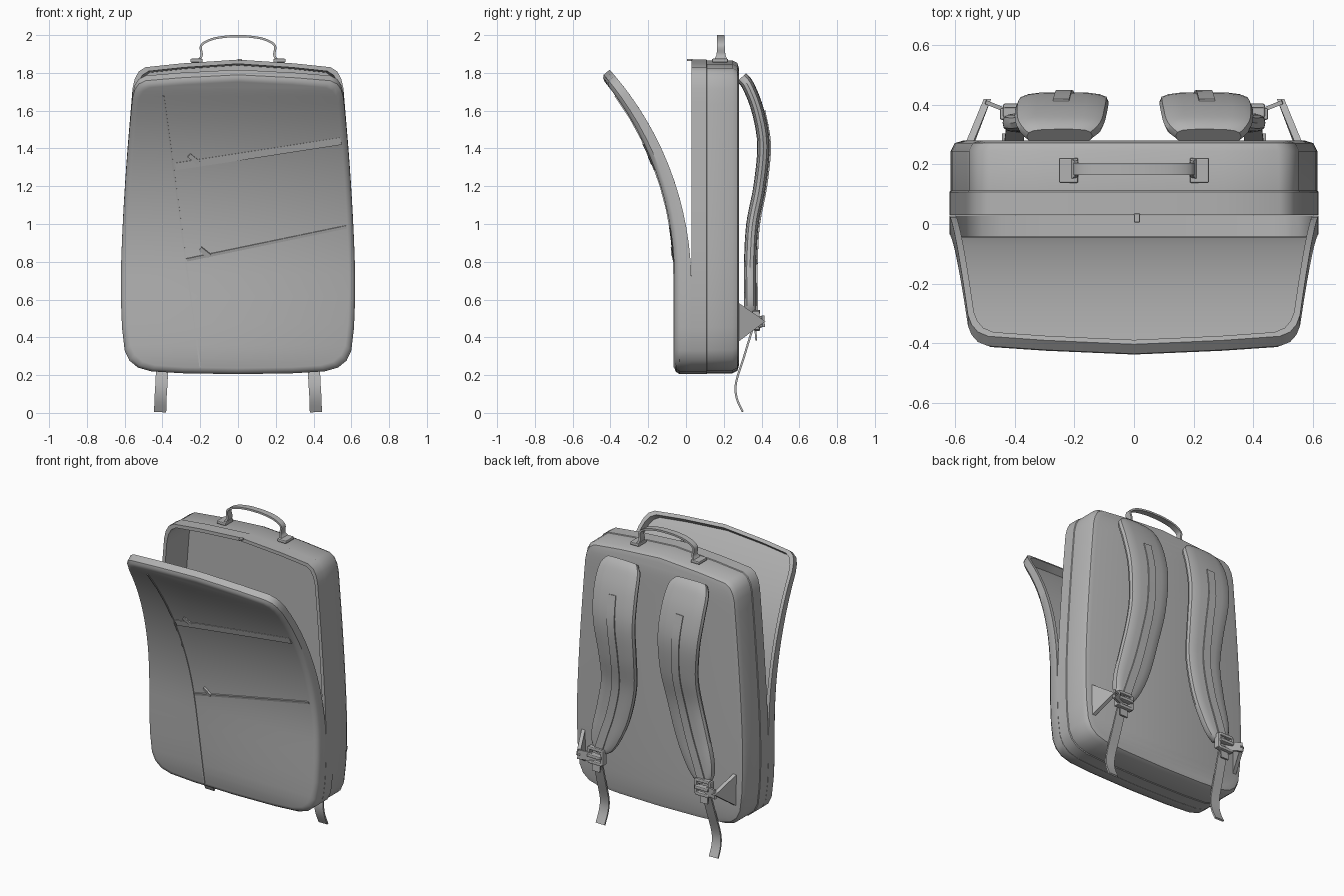
import bpy, bmesh, math
from mathutils import Vector

if "Cube" in bpy.data.objects:
    bpy.data.objects.remove(bpy.data.objects["Cube"])

grey = bpy.data.materials.new("plain_grey")
grey.diffuse_color = (0.45, 0.45, 0.45, 1)
grey.use_nodes = True
grey.node_tree.nodes["Principled BSDF"].inputs["Base Color"].default_value = grey.diffuse_color


def finish(name, verts, faces, angle=35):
    bm = bmesh.new()
    vs = [bm.verts.new(v) for v in verts]
    for f in faces:
        f = list(dict.fromkeys(f))
        if len(f) > 2:
            bm.faces.new([vs[i] for i in f])
    bmesh.ops.recalc_face_normals(bm, faces=bm.faces)
    me = bpy.data.meshes.new(name)
    bm.to_mesh(me)
    bm.free()
    me.materials.append(grey)
    ob = bpy.data.objects.new(name, me)
    bpy.context.collection.objects.link(ob)
    bpy.ops.object.select_all(action='DESELECT')
    ob.select_set(True)
    bpy.context.view_layer.objects.active = ob
    bpy.ops.object.shade_smooth_by_angle(angle=math.radians(angle))
    return ob


# Half outline of the bag, bottom centre to top centre
HALF = [(0, .205), (.3, .21), (.46, .22), (.53, .24), (.575, .277), (.6, .33), (.614, .45), (.62, .6)]
HALF += [(.62 - .062 * (i / 12) ** 1.4, .72 + i / 12) for i in range(13)]
HALF += [(.546, 1.77), (.525, 1.808), (.49, 1.83), (.3, 1.85), (0, 1.87)]
OUTLINE = HALF + [(-x, z) for x, z in HALF[-2:0:-1]]
N = len(OUTLINE)


def shell(name, loops, place):
    """Hollow tray: outline rings at (inset, depth), capped at both ends."""
    verts, faces = [], []
    for inset, d in loops:
        for x, z in OUTLINE:
            verts.append(place(x * (1 - inset / .62), 1.037 + (z - 1.037) * (1 - inset / .832), d))
    for k in range(len(loops) - 1):
        for i in range(N):
            j = (i + 1) % N
            faces.append((k * N + i, k * N + j, k * N + N + j, k * N + N + i))
    for base in (0, (len(loops) - 1) * N):
        for i in range(len(HALF) - 1):
            faces.append((base + i, base + i + 1, base + (N - i - 1) % N, base + (N - i) % N))
    return finish(name, verts, faces)


R = 1.63  # bend radius of the open flap


def flap(x, z, d):
    s = max(0, z - .72)
    a, t = s / R, d * (.09 - .025 * s)
    low = min(z, .72)
    return Vector((x, -.062 - R * (1 - math.cos(a)) + t * math.cos(a), low + R * math.sin(a) + t * math.sin(a)))


def smooth_path(pts, sub):
    out = []
    for i in range(len(pts) - 1):
        p = [Vector(pts[max(0, min(len(pts) - 1, i + k))]) for k in (-1, 0, 1, 2)]
        for j in range(sub):
            t = j / sub
            out.append(.5 * (2 * p[1] + (p[2] - p[0]) * t + (2 * p[0] - 5 * p[1] + 4 * p[2] - p[3]) * t * t
                             + (3 * p[1] - p[0] - 3 * p[2] + p[3]) * t ** 3))
    return out + [Vector(pts[-1])]


def ribbon(name, pts, thick, side, sub=4, power=None):
    """Sweep a flat section along points (x, y, z, half width)."""
    path = smooth_path(pts, sub)
    if power:
        sec = []
        for k in range(16):
            c, s = math.cos(k * math.pi / 8), math.sin(k * math.pi / 8)
            sec.append((math.copysign(abs(c) ** power, c), math.copysign(abs(s) ** power, s)))
    else:
        sec = [(1, 1), (-1, 1), (-1, -1), (1, -1)]
    n, verts, faces = len(sec), [], []
    for i, p in enumerate(path):
        t = (path[min(i + 1, len(path) - 1)] - path[max(i - 1, 0)]).to_3d().normalized()
        u = Vector(side)
        u = (u - u.dot(t) * t).normalized()
        w = t.cross(u)
        verts += [p.to_3d() + u * a * p[3] + w * b * thick / 2 for a, b in sec]
        if i:
            b0 = (i - 1) * n
            faces += [(b0 + k, b0 + (k + 1) % n, b0 + n + (k + 1) % n, b0 + n + k) for k in range(n)]
    faces += [tuple(range(n)), tuple(range(len(verts) - n, len(verts)))]
    return finish(name, verts, faces)


def box(name, centre, size):
    bpy.ops.mesh.primitive_cube_add(size=1, location=centre)
    ob = bpy.context.object
    ob.name = name
    ob.scale = size
    bpy.ops.object.transform_apply(location=False, rotation=False, scale=True)
    ob.data.materials.append(grey)
    m = ob.modifiers.new("soft", 'BEVEL')
    m.width, m.segments = min(size) * .3, 2
    return ob


# Rear compartment, open at the front
shell("bag_body", [(.045, .28), (.018, .272), (.004, .245), (.004, .112), (0, .108), (0, .03),
                   (.022, .03), (.03, .255)], lambda x, z, d: Vector((x, d, z)))

# Front panel, closed at the bottom and peeled open above
shell("front_flap", [(.032, 0), (.012, .1), (0, .32), (0, 1), (.022, 1), (.024, .22)], flap)


# Seams and pocket zips lying on the flap
def on_flap(name, a, b, half, thick, side):
    pts = []
    for i in range(13):
        x, z = (a[k] + (b[k] - a[k]) * i / 12 for k in (0, 1))
        if z > .72:
            z = .72 + R * math.asin((z - .72) / R)
        pts.append((*flap(x, z, -.02), half))
    return ribbon(name, pts, thick, side, sub=1)


on_flap("front_seam", (-.395, 1.68), (-.2, .24), .004, .006, (1, 0, 0))
for label, a, b, half in (("upper", (-.33, 1.305), (.545, 1.44), .02), ("lower", (-.27, .81), (.575, .985), .008)):
    on_flap(label + "_pocket_zip", a, b, half, .008, (0, -.3, 1))
    on_flap(label + "_pocket_pull", (a[0] + .12, a[1] + .02), (a[0] + .07, a[1] + .06), .012, .014, (0, -.3, 1))

# Carry handle with its two feet
arch = [(.21, 1.865, .036), (.192, 1.895, .024), (.195, 1.945, .02), (.14, 1.978, .02), (.06, 1.992, .02)]
arch = arch + [(0, 1.994, .02)] + [(-x, z, w) for x, z, w in arch[::-1]]
ribbon("carry_handle", [(x, .185, z, w) for x, z, w in arch], .012, (0, 1, 0))

for s, label in ((1, "right"), (-1, "left")):
    box(label + "_handle_foot", (s * .22, .18, 1.865), (.065, .085, .02))

    # Padded shoulder strap
    pad = [(.25, .295, 1.775, .11), (.25, .33, 1.73, .145), (.245, .38, 1.6, .155), (.235, .41, 1.42, .15),
           (.225, .39, 1.2, .135), (.24, .352, 1.0, .125), (.285, .34, .8, .12), (.335, .34, .65, .105),
           (.365, .34, .56, .08), (.38, .34, .515, .045)]
    ribbon(label + "_shoulder_pad", [(s * x, y, z, w) for x, y, z, w in pad], .066, (1, 0, 0), 5, .65)

    # Webbing sewn down the middle of the pad
    web = [(s * x, y + .034, z, .027) for x, y, z, w in pad[2:]]
    ribbon(label + "_pad_webbing", web, .012, (1, 0, 0))

    # Adjuster buckle: two rails and three bars
    for k in (-1, 1):
        box(label + "_buckle_rail", (s * (.39 + k * .05), .37, .49), (.022, .04, .1))
    for k, z in enumerate((.535, .49, .445)):
        box(label + "_buckle_bar", (s * .39, .375 + .012 * (k % 2), z), (.1, .035, .022))

    # Loose strap tail hanging to the ground
    tail = [(.39, .375, .5), (.395, .345, .42), (.4, .305, .29), (.405, .265, .16), (.41, .268, .08), (.412, .3, .006)]
    ribbon(label + "_strap_tail", [(s * x, y, z, .032) for x, y, z in tail], .011, (1, 0, 0))
    ribbon(label + "_short_tail", [(s * .39, .365, .47, .028), (s * .392, .372, .385, .028)], .01, (1, 0, 0))

    # Triangular anchor tab and its link to the buckle
    tri = [(.565, .275, .585), (.56, .275, .375), (.505, .42, .485)]
    verts = [(s * (x + o), y, z) for o in (0, -.025) for x, y, z in tri]
    finish(label + "_anchor_tab", verts, [(0, 1, 2), (3, 4, 5), (0, 1, 4, 3), (1, 2, 5, 4), (2, 0, 3, 5)])
    ribbon(label + "_anchor_link", [(s * .5, .41, .485, .03), (s * .45, .39, .48, .028), (s * .4, .37, .47, .027)],
           .014, (0, 0, 1))

# Zip pull at the top centre of the flap rim
box("zip_pull", (.01, .02, 1.868), (.02, .03, .012))
